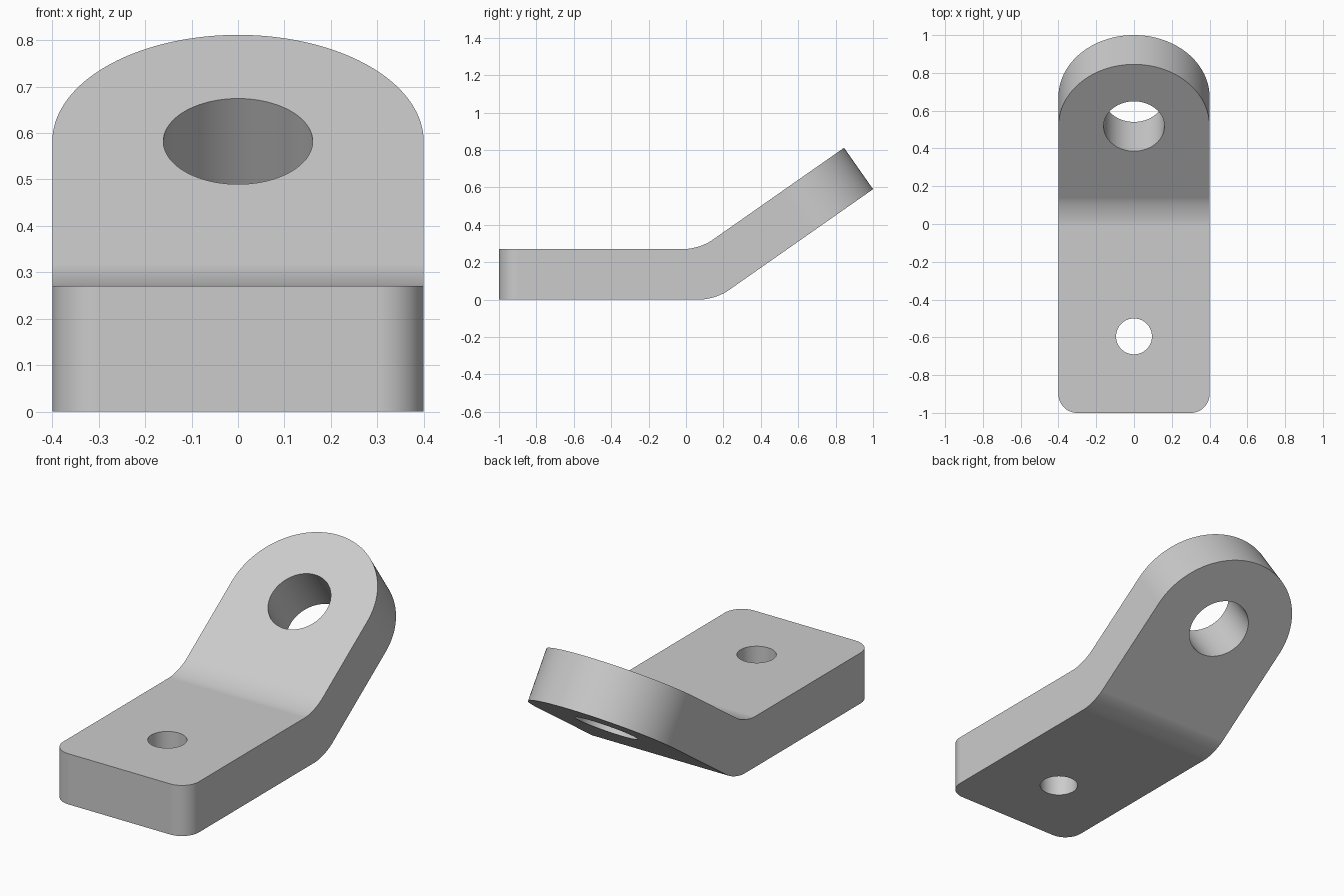
import bpy, bmesh
from math import radians, tan
from mathutils import Vector, Matrix

if "Cube" in bpy.data.objects:
    bpy.data.objects.remove(bpy.data.objects["Cube"])

HALF_W, THICK, BEND_Y = 0.4, 0.27, 0.157
ANGLE = radians(35)
tilt = Matrix.Rotation(ANGLE, 3, 'X')
along, normal = tilt @ Vector((0, 1, 0)), tilt @ Vector((0, 0, 1))

# Side profile: flat foot and tilted arm
tip_low = Vector((0, 1, (1 - BEND_Y) * tan(ANGLE)))
tip_high = tip_low + normal * THICK
profile = [Vector((0, -1, 0)), Vector((0, BEND_Y, 0)), tip_low, tip_high,
           Vector((0, BEND_Y - THICK * tan(ANGLE / 2), THICK)), Vector((0, -1, THICK))]

bm = bmesh.new()
face = bm.faces.new([bm.verts.new(p - Vector((HALF_W, 0, 0))) for p in profile])
ext = bmesh.ops.extrude_face_region(bm, geom=[face])
bmesh.ops.translate(bm, vec=(2 * HALF_W, 0, 0),
                    verts=[v for v in ext["geom"] if isinstance(v, bmesh.types.BMVert)])
bmesh.ops.recalc_face_normals(bm, faces=bm.faces)


def round_edges(test, offset, segments):
    edges = [e for e in bm.edges if test(e, (e.verts[0].co + e.verts[1].co) / 2)]
    bmesh.ops.bevel(bm, geom=edges, offset=offset, offset_type='OFFSET', segments=segments,
                    profile=0.5, affect='EDGES', clamp_overlap=False)


def across(e):
    return abs(e.verts[0].co.x - e.verts[1].co.x) > 0.1


# Front corners, rounded arm end, then the two bend edges
round_edges(lambda e, m: not across(e) and m.y < -0.99, 0.1, 16)
round_edges(lambda e, m: not across(e) and m.y > 0.9, HALF_W - 0.0001, 40)
round_edges(lambda e, m: across(e) and abs(m.x) < 0.01 and 0 < m.y < 0.3, 0.081, 14)
bmesh.ops.remove_doubles(bm, verts=bm.verts, dist=0.0005)
bmesh.ops.recalc_face_normals(bm, faces=bm.faces)

mesh = bpy.data.meshes.new("angled_bracket")
bm.to_mesh(mesh)
bm.free()
bracket = bpy.data.objects.new("angled_bracket", mesh)
bpy.context.collection.objects.link(bracket)

grey = bpy.data.materials.new("plain_grey")
grey.use_nodes = True
grey.diffuse_color = (0.6, 0.6, 0.6, 1)
grey.node_tree.nodes["Principled BSDF"].inputs["Base Color"].default_value = (0.6, 0.6, 0.6, 1)
mesh.materials.append(grey)


# Bolt holes through the foot and the arm
def drill(name, centre, radius, angle):
    bpy.ops.mesh.primitive_cylinder_add(vertices=80, radius=radius, depth=0.6,
                                        location=centre, rotation=(angle, 0, 0))
    cutter = bpy.context.object
    cutter.name = name
    cutter.hide_render = True
    cutter.data.materials.append(grey)
    mod = bracket.modifiers.new(name, 'BOOLEAN')
    mod.operation, mod.solver, mod.object = 'DIFFERENCE', 'EXACT', cutter
    bpy.ops.object.select_all(action='DESELECT')
    bracket.select_set(True)
    bpy.context.view_layer.objects.active = bracket
    bpy.ops.object.modifier_apply(modifier=name)
    bpy.data.objects.remove(cutter)


drill("foot_hole", (0, -0.595, THICK / 2), 0.095, 0)
drill("arm_hole", tip_low - along * HALF_W + normal * THICK / 2, 0.161, ANGLE)

# Smooth curves with crisp outlines
bpy.ops.object.shade_smooth_by_angle(angle=radians(30))
weighted = bracket.modifiers.new("even_normals", 'WEIGHTED_NORMAL')
weighted.keep_sharp = True
